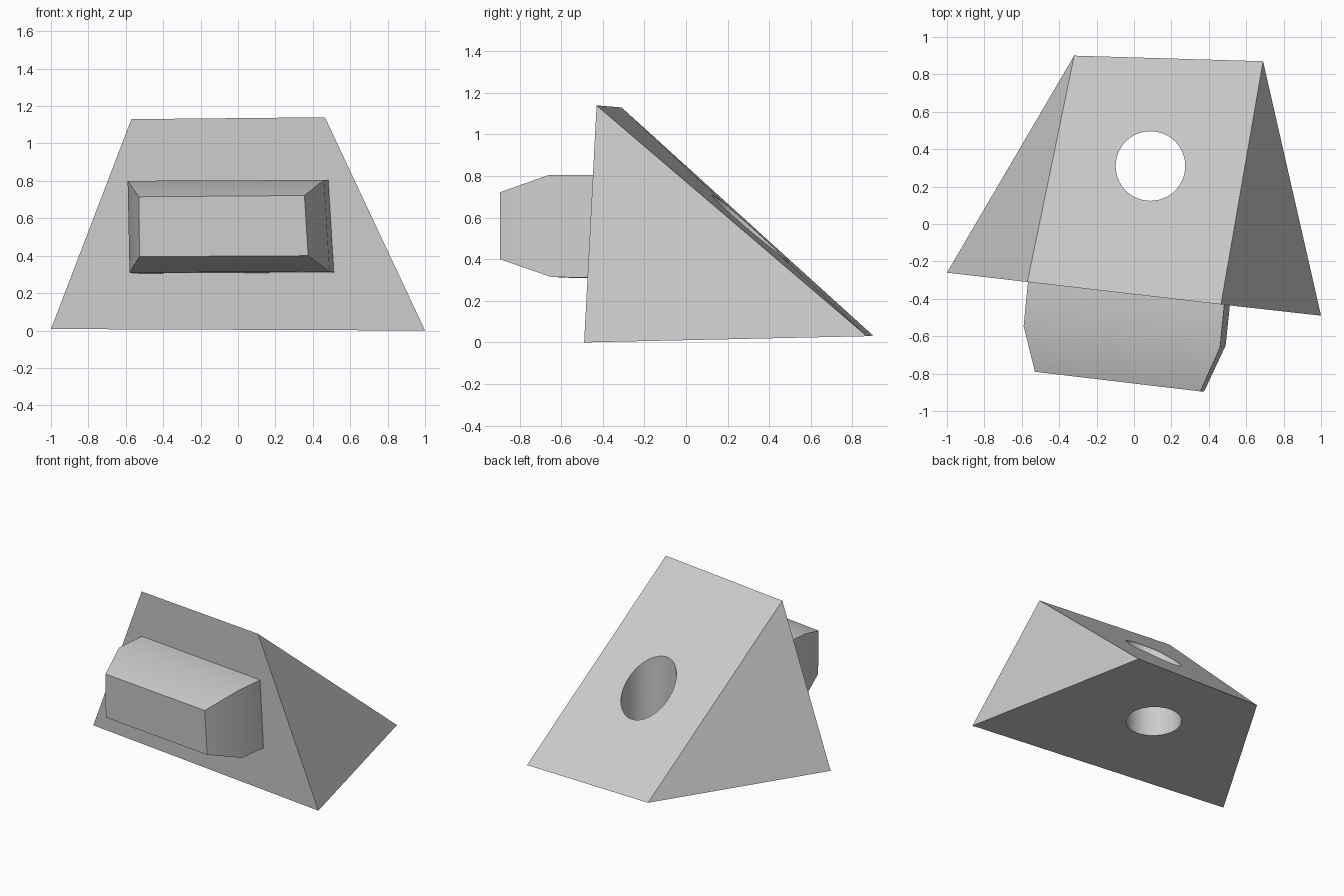
import bpy, bmesh
from mathutils import Vector

if "Cube" in bpy.data.objects:
    bpy.data.objects.remove(bpy.data.objects["Cube"])

GREY = (0.6, 0.6, 0.6, 1)
grey = bpy.data.materials.new("plain grey")
grey.use_nodes = True
grey.diffuse_color = GREY
grey.node_tree.nodes["Principled BSDF"].inputs["Base Color"].default_value = GREY


def loft(name, rings):
    """Join matching rings of points into a closed solid."""
    bm = bmesh.new()
    loops = [[bm.verts.new(p) for p in ring] for ring in rings]
    n = len(loops[0])
    bm.faces.new(loops[0])
    bm.faces.new(loops[-1])
    for a, b in zip(loops, loops[1:]):
        for i in range(n):
            j = (i + 1) % n
            bm.faces.new((a[i], a[j], b[j], b[i]))
    bmesh.ops.recalc_face_normals(bm, faces=bm.faces)
    mesh = bpy.data.meshes.new(name)
    bm.to_mesh(mesh)
    bm.free()
    mesh.materials.append(grey)
    obj = bpy.data.objects.new(name, mesh)
    bpy.context.collection.objects.link(obj)
    return obj


def smooth(obj):
    bpy.ops.object.select_all(action='DESELECT')
    obj.select_set(True)
    bpy.context.view_layer.objects.active = obj
    bpy.ops.object.shade_smooth_by_angle(angle=0.52)


# Sloping wedge: one triangle on each side
wedge = loft("wedge_body", [
    [(-1, -.26, .008), (-.57, -.31, 1.13), (-.32, .9, .033)],
    [(1, -.49, 0), (.465, -.43, 1.14), (.69, .87, .03)],
])

# Vertical round hole through the slope and the base
bpy.ops.mesh.primitive_cylinder_add(vertices=64, radius=.186, depth=3,
                                    location=(.088, .31, .5))
cutter = bpy.context.object
cutter.name = "hole_cutter"
cutter.data.materials.append(grey)
cut = wedge.modifiers.new("hole", 'BOOLEAN')
cut.operation = 'DIFFERENCE'
cut.solver = 'EXACT'
cut.object = cutter
bpy.context.view_layer.objects.active = wedge
bpy.ops.object.select_all(action='DESELECT')
wedge.select_set(True)
bpy.ops.object.modifier_apply(modifier=cut.name)
bpy.data.objects.remove(cutter)
smooth(wedge)

# Block on the front with a tapered end
block = loft("front_block", [
    [(-.565, -.29, .8), (.485, -.41, .805), (.515, -.41, .31), (-.56, -.29, .305)],
    [(-.59, -.545, .8), (.46, -.66, .805), (.49, -.65, .315), (-.58, -.545, .31)],
    [(-.53, -.79, .715), (.355, -.895, .722), (.375, -.895, .4), (-.527, -.79, .395)],
])
smooth(block)
